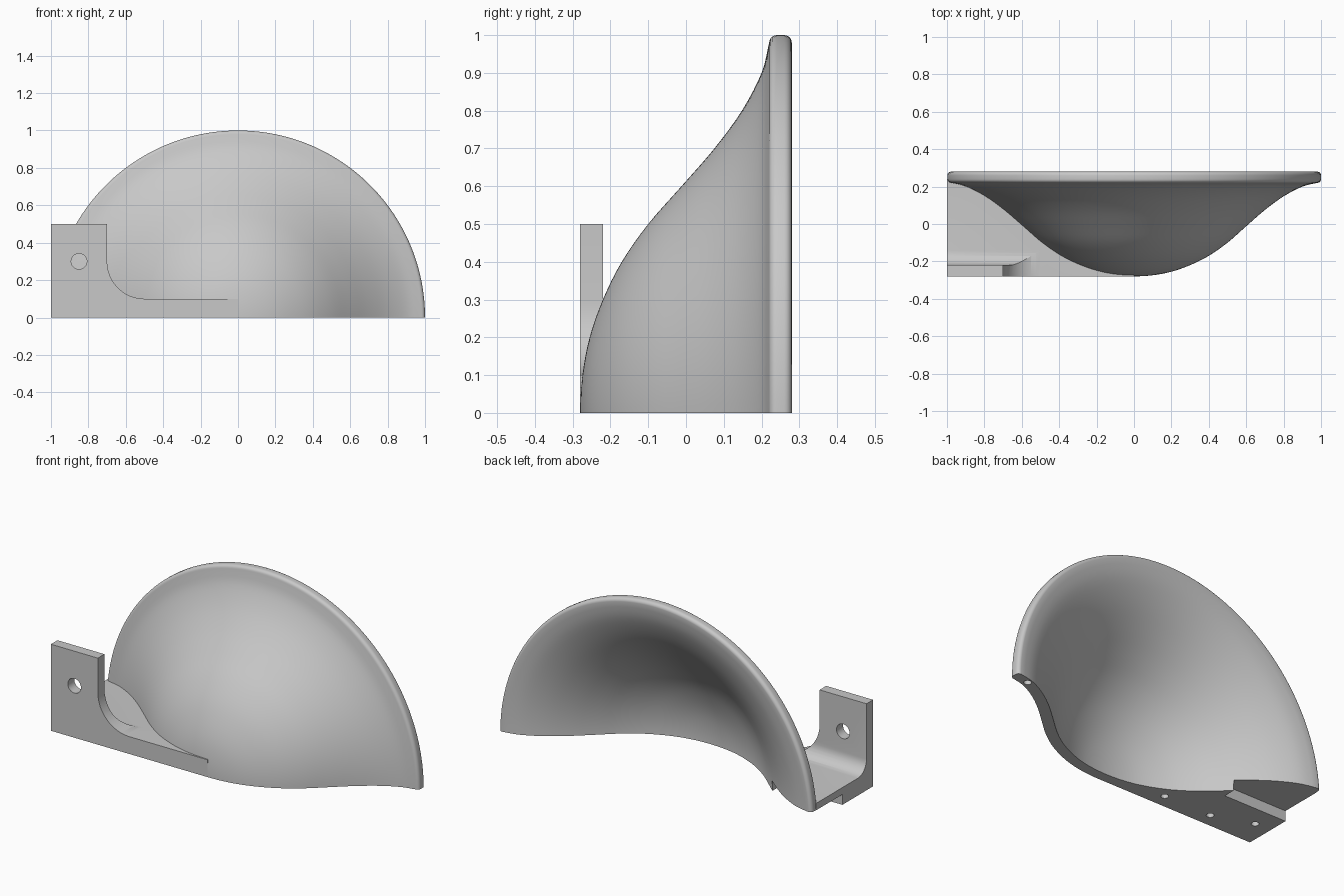
import bpy, bmesh
from math import pi, sin, cos
from mathutils import Vector, Matrix

cube = bpy.data.objects.get("Cube")
if cube:
    bpy.data.objects.remove(cube, do_unlink=True)

grey = bpy.data.materials.new("plain_grey")
grey.use_nodes = True
tone = (0.58, 0.58, 0.58, 1)
grey.diffuse_color = tone
grey.node_tree.nodes["Principled BSDF"].inputs["Base Color"].default_value = tone


def finish(name, bm):
    """Turn all faces outward and link the mesh."""
    bm.normal_update()
    bmesh.ops.recalc_face_normals(bm, faces=bm.faces)
    if bm.calc_volume(signed=True) < 0:
        bmesh.ops.reverse_faces(bm, faces=bm.faces)
    mesh = bpy.data.meshes.new(name)
    bm.to_mesh(mesh)
    bm.free()
    mesh.materials.append(grey)
    obj = bpy.data.objects.new(name, mesh)
    bpy.context.collection.objects.link(obj)
    return obj


def revolve(name, profile, angle, steps):
    """Spin (radius, y) points around the y axis; cap the flat cut of a half turn."""
    bm = bmesh.new()
    rows = []
    full = angle > 1.5 * pi
    ends = [bm.verts.new((0, profile[i][1], 0)) for i in (0, -1)]
    for i in range(steps if full else steps + 1):
        a = angle * i / steps
        ring = [bm.verts.new((r * cos(a), y, r * sin(a))) for r, y in profile[1:-1]]
        rows.append([ends[0]] + ring + [ends[1]])
    if full:
        rows.append(rows[0])
    for left, right in zip(rows, rows[1:]):
        for a, b, c, d in zip(left, left[1:], right[1:], right):
            bm.faces.new(list(dict.fromkeys((a, b, c, d))))
    if not full:
        bm.faces.new(rows[0] + rows[-1][-2:0:-1])
    return finish(name, bm)


def prism(name, points, direction):
    """Extrude a planar outline of 3D points."""
    bm = bmesh.new()
    near = [bm.verts.new(p) for p in points]
    far = [bm.verts.new(Vector(p) + Vector(direction)) for p in points]
    bm.faces.new(near)
    bm.faces.new(far[::-1])
    for i in range(len(near)):
        bm.faces.new((near[i - 1], near[i], far[i], far[i - 1]))
    return finish(name, bm)


def cylinder(name, centre, radius, depth, turn=0):
    bm = bmesh.new()
    bmesh.ops.create_cone(bm, cap_ends=True, segments=32, radius1=radius,
                          radius2=radius, depth=depth,
                          matrix=Matrix.Translation(centre) @ Matrix.Rotation(turn, 4, "X"))
    return finish(name, bm)


def combine(obj, tool, operation):
    """Apply a boolean and drop the tool."""
    mod = obj.modifiers.new("cut", "BOOLEAN")
    mod.operation, mod.solver, mod.object = operation, "EXACT", tool
    deps = bpy.context.evaluated_depsgraph_get()
    mesh = bpy.data.meshes.new_from_object(obj.evaluated_get(deps))
    obj.modifiers.clear()
    obj.data = mesh
    bpy.data.objects.remove(tool, do_unlink=True)


def arc(ca, cb, radius, start, end, n=12):
    return [(ca + radius * cos(start + (end - start) * i / n),
             cb + radius * sin(start + (end - start) * i / n)) for i in range(n + 1)]


def smooth_curve(points, n=4):
    """Spline through the points, mirrored at the axis."""
    p = [Vector(q) for q in points]
    p = [Vector((-p[1].x, p[1].y))] + p + [2 * p[-1] - p[-2]]
    out = []
    for a, b, c, d in zip(p, p[1:], p[2:], p[3:]):
        for i in range(n):
            t = i / n
            out.append(0.5 * (2 * b + (c - a) * t + (2 * a - 5 * b + 4 * c - d) * t ** 2
                              + (3 * b - a - 3 * c + d) * t ** 3))
    return out + [p[-2]]


# Bell-shaped outer profile and its inward offset
THICK = 0.06
bell = smooth_curve([(0, -.28), (.1, -.274), (.2, -.255), (.3, -.22), (.4, -.17), (.5, -.1),
                     (.6, -.012), (.7, .075), (.8, .148), (.9, .2), (.98, .22)])
inner = []
for i, q in enumerate(bell):
    tangent = bell[min(i + 1, len(bell) - 1)] - bell[max(i - 1, 0)]
    tangent.normalize()
    inner.append((max(q.x - tangent.y * THICK, 0), q.y + tangent.x * THICK))
inner[0] = (0, -.28 + THICK)
inner[-1] = (.98, .28)

# Half bell, solid for now, with a rounded rim
rim = arc(.98, .24, .02, -pi / 2, 0, 5) + arc(.98, .26, .02, 0, pi / 2, 5)
shell = revolve("half_bell_with_bracket", [tuple(q) for q in bell[:-1]] + rim + [(0, .28)], pi, 96)

# Angle bracket: floor, fillet and upright plate
fillet = [(-.14 - .08 * sin(i * pi / 16), .18 - .08 * cos(i * pi / 16)) for i in range(9)]
side = [(-.28, 0), (.24, 0), (.24, .1)] + fillet + [(-.22, .5), (-.28, .5)]
bracket = prism("bracket", [(-1, y, z) for y, z in side], (1, 0, 0))

# Rounded corner cut that lowers the plate into a lip
corner = [(.2, .1)] + arc(-.5, .3, .2, -pi / 2, -pi) + [(-.7, .7), (.2, .7)]
combine(bracket, prism("corner_cutter", [(x, -.5, z) for x, z in corner], (0, 1, 0)), "DIFFERENCE")
combine(shell, bracket, "UNION")

# Hollow out the bell
cavity = revolve("cavity", inner + [(.98, .5), (0, .5)], 2 * pi, 192)
combine(shell, cavity, "DIFFERENCE")

# Step under the rear of the floor
step = [(-1.2, 0, -.1), (-.6, 0, -.1), (-.6, 0, .06), (-1.2, 0, .06)]
combine(shell, prism("step_cutter", step, (0, .5, 0)), "DIFFERENCE")

# Plate hole and small blind holes in the underside
combine(shell, cylinder("plate_hole", (-.85, -.25, .3), .042, .3, pi / 2), "DIFFERENCE")
for x, y in [(-.9, -.12), (-.67, -.2), (-.37, -.2), (.9, .235)]:
    combine(shell, cylinder("screw_hole", (x, y, 0), .02, .12), "DIFFERENCE")

bpy.ops.object.select_all(action="DESELECT")
shell.select_set(True)
bpy.context.view_layer.objects.active = shell
bpy.ops.object.shade_smooth_by_angle(angle=pi / 6)
